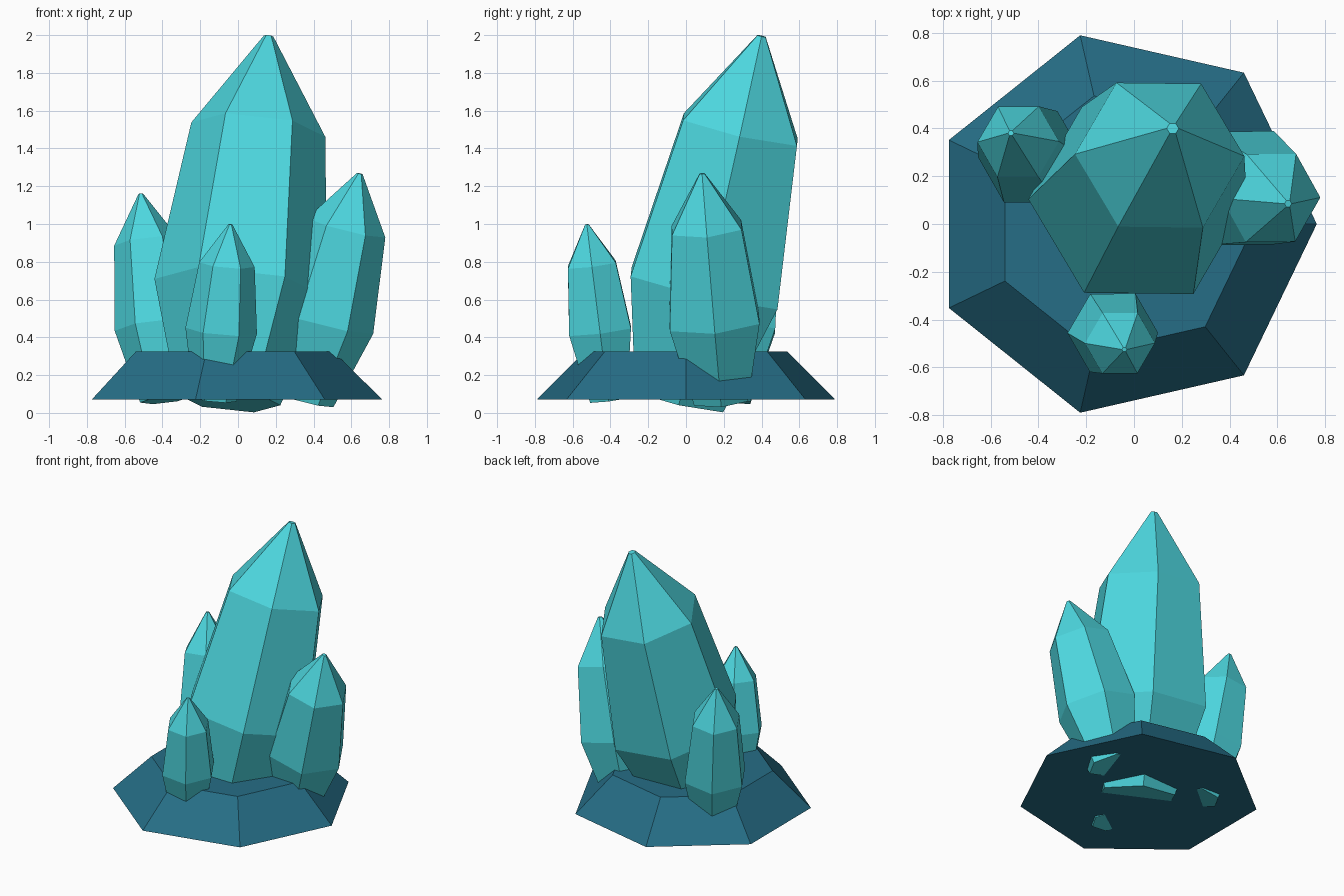
import bpy, bmesh, math
from mathutils import Vector

if "Cube" in bpy.data.objects:
    bpy.data.objects.remove(bpy.data.objects["Cube"])


def material(name, rgb):
    m = bpy.data.materials.new(name)
    m.diffuse_color = (*rgb, 1.0)
    m.use_nodes = True
    m.node_tree.nodes["Principled BSDF"].inputs["Base Color"].default_value = m.diffuse_color
    return m


CRYSTAL = material("turquoise crystal", (0.074, 0.68, 0.74))
ROCK = material("dark teal rock", (0.019, 0.155, 0.24))


def lofted(name, sides, axis, rings, mat):
    """Flat-faced solid through rings (centre, radius) square to the axis."""
    turn = Vector((0, 0, 1)).rotation_difference(Vector(axis))
    bm = bmesh.new()
    loops = []
    for centre, r in rings:
        loop = []
        for i in range(sides):
            a = math.tau * i / sides
            loop.append(bm.verts.new(Vector(centre) + turn @ Vector((r * math.cos(a), r * math.sin(a), 0))))
        loops.append(loop)
    for low, high in zip(loops, loops[1:]):
        for i in range(sides):
            j = (i + 1) % sides
            bm.faces.new((low[i], low[j], high[j], high[i]))
    bm.faces.new(loops[0][::-1])
    bm.faces.new(loops[-1])
    bmesh.ops.recalc_face_normals(bm, faces=bm.faces[:])
    me = bpy.data.meshes.new(name)
    bm.to_mesh(me)
    bm.free()
    me.materials.append(mat)
    ob = bpy.data.objects.new(name, me)
    bpy.context.collection.objects.link(ob)
    return ob


def crystal(name, foot, tip, belly_z, shoulder_z, radius):
    """Leaning six-sided crystal: narrow foot, wide belly, shoulder, blunt tip."""
    foot, tip = Vector(foot), Vector(tip)
    rings = []
    for z, k in ((foot.z, 0.6), (belly_z, 1.0), (shoulder_z, 0.775), (tip.z, 0.055)):
        rings.append((foot.lerp(tip, (z - foot.z) / (tip.z - foot.z)), radius * k))
    return lofted(name, 6, tip - foot, rings, CRYSTAL)


# Seven-sided rock base
lofted("rock_base", 7, (0, 0, 1),
       [((-0.045, 0, 0.07), 0.81), ((-0.045, 0, 0.325), 0.55)], ROCK)

# Crystals growing out of the base
crystal("main_crystal", (-0.05, -0.035, 0.07), (0.162, 0.40, 1.995), 0.66, 1.50, 0.46)
crystal("right_crystal", (0.345, 0.185, 0.07), (0.645, 0.085, 1.267), 0.485, 0.98, 0.275)
crystal("left_crystal", (-0.386, 0.226, 0.07), (-0.515, 0.38, 1.16), 0.46, 0.905, 0.222)
crystal("front_crystal", (-0.121, -0.41, 0.07), (-0.04, -0.525, 0.998), 0.435, 0.785, 0.19)
